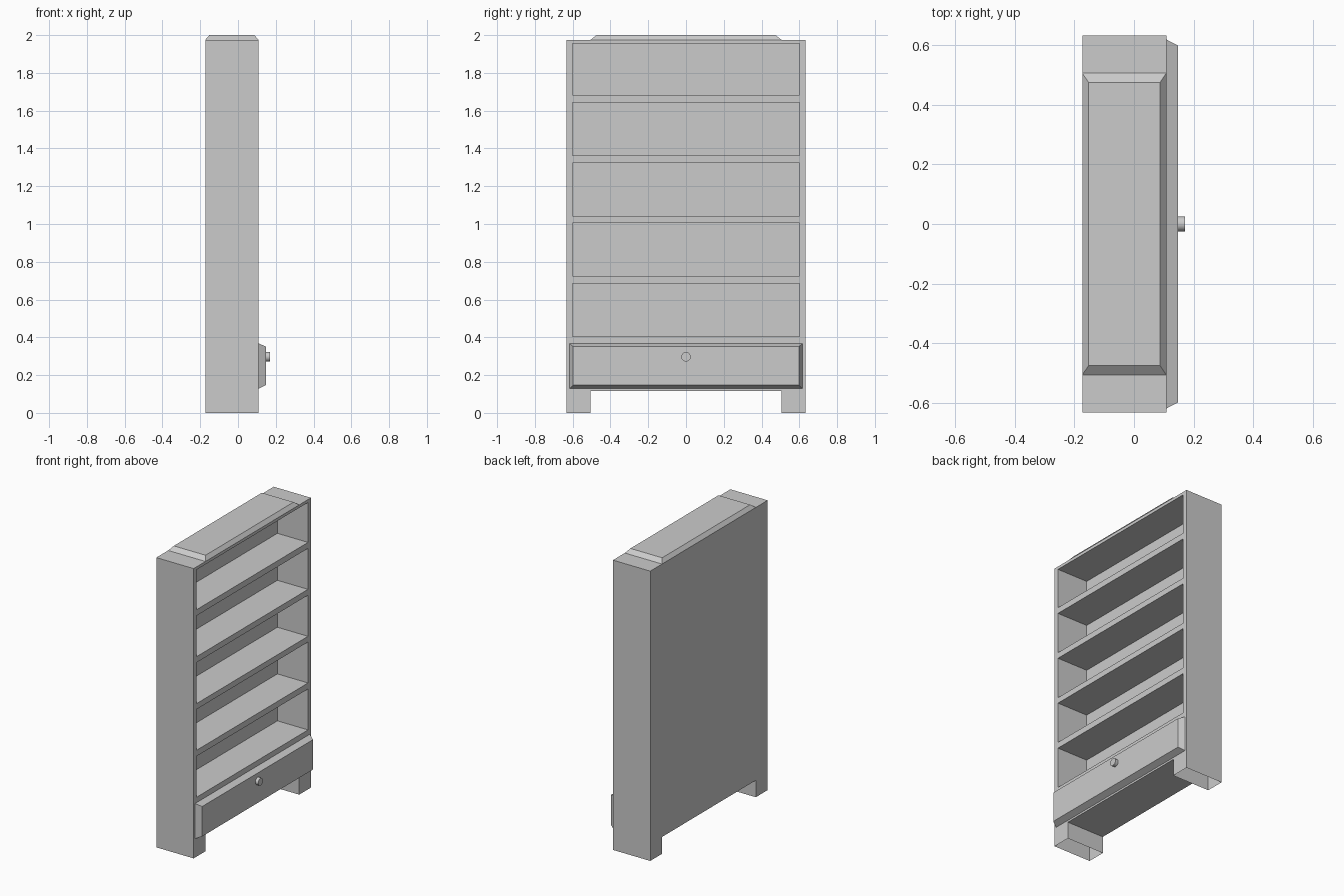
import bpy, bmesh
from math import pi
from mathutils import Matrix

if "Cube" in bpy.data.objects:
    bpy.data.objects.remove(bpy.data.objects["Cube"])


def finish(bm, name):
    bmesh.ops.recalc_face_normals(bm, faces=bm.faces[:])
    me = bpy.data.meshes.new(name)
    bm.to_mesh(me)
    bm.free()
    ob = bpy.data.objects.new(name, me)
    bpy.context.scene.collection.objects.link(ob)
    return ob


def box(name, x0, x1, y0, y1, z0, z1):
    bm = bmesh.new()
    bmesh.ops.create_cube(bm, size=1)
    for v in bm.verts:
        v.co = (x1 if v.co.x > 0 else x0,
                y1 if v.co.y > 0 else y0,
                z1 if v.co.z > 0 else z0)
    return finish(bm, name)


def loft(name, base, top):
    """Tapered panel between two four-point loops, closed at both ends."""
    bm = bmesh.new()
    a = [bm.verts.new(p) for p in base]
    b = [bm.verts.new(p) for p in top]
    bm.faces.new(a)
    bm.faces.new(b)
    for i in range(4):
        j = (i + 1) % 4
        bm.faces.new((a[i], a[j], b[j], b[i]))
    return finish(bm, name)


def rect(u0, u1, v0, v1):
    return [(u0, v0), (u1, v0), (u1, v1), (u0, v1)]


BACK, FRONT, W, H = -0.173, 0.108, 0.632, 1.975

# Carcass: outline with two feet, extruded through the depth
half = [(0.505, 0.115), (0.505, 0), (W, 0), (W, H)]
outline = half + [(-y, z) for y, z in reversed(half)]
bm = bmesh.new()
face = bm.faces.new([bm.verts.new((BACK, y, z)) for y, z in outline])
ext = bmesh.ops.extrude_face_region(bm, geom=[face], use_keep_orig=True)
for v in ext["geom"]:
    if isinstance(v, bmesh.types.BMVert):
        v.co.x = FRONT
carcass = finish(bm, "bookcase_carcass")

# Five shelf openings cut from the front
for z0, z1 in [(0.405, 0.684), (0.725, 1.004), (1.043, 1.323),
               (1.363, 1.642), (1.683, 1.955)]:
    cutter = box("shelf_cutter", -0.123, 0.3, -0.6, 0.6, z0, z1)
    cutter.hide_render = True
    mod = carcass.modifiers.new("opening", 'BOOLEAN')
    mod.operation = 'DIFFERENCE'
    mod.solver = 'EXACT'
    mod.object = cutter
    bpy.context.view_layer.objects.active = carcass
    bpy.ops.object.modifier_apply(modifier=mod.name)
    bpy.data.objects.remove(cutter)

# Feet are open underneath
bm = bmesh.new()
bm.from_mesh(carcass.data)
soles = [f for f in bm.faces if f.calc_center_median().z < 0.001]
bmesh.ops.delete(bm, geom=soles, context='FACES')
bm.to_mesh(carcass.data)
bm.free()

# Bevelled top cap
loft("top_cap",
     [(x, y, H) for x, y in rect(BACK, FRONT, -0.505, 0.505)],
     [(x, y, 2.0) for x, y in rect(-0.152, 0.087, -0.474, 0.474)])

# Bevelled drawer front
loft("drawer_front",
     [(FRONT, y, z) for y, z in rect(-0.618, 0.618, 0.128, 0.368)],
     [(0.148, y, z) for y, z in rect(-0.597, 0.597, 0.147, 0.351)])

# Round drawer knob
bm = bmesh.new()
bmesh.ops.create_cone(bm, cap_ends=True, segments=24, radius1=0.025,
                      radius2=0.025, depth=0.024,
                      matrix=Matrix.Translation((0.158, 0, 0.297))
                      @ Matrix.Rotation(pi / 2, 4, 'Y'))
knob = finish(bm, "drawer_knob")
bpy.ops.object.select_all(action='DESELECT')
knob.select_set(True)
bpy.context.view_layer.objects.active = knob
bpy.ops.object.shade_smooth_by_angle()
